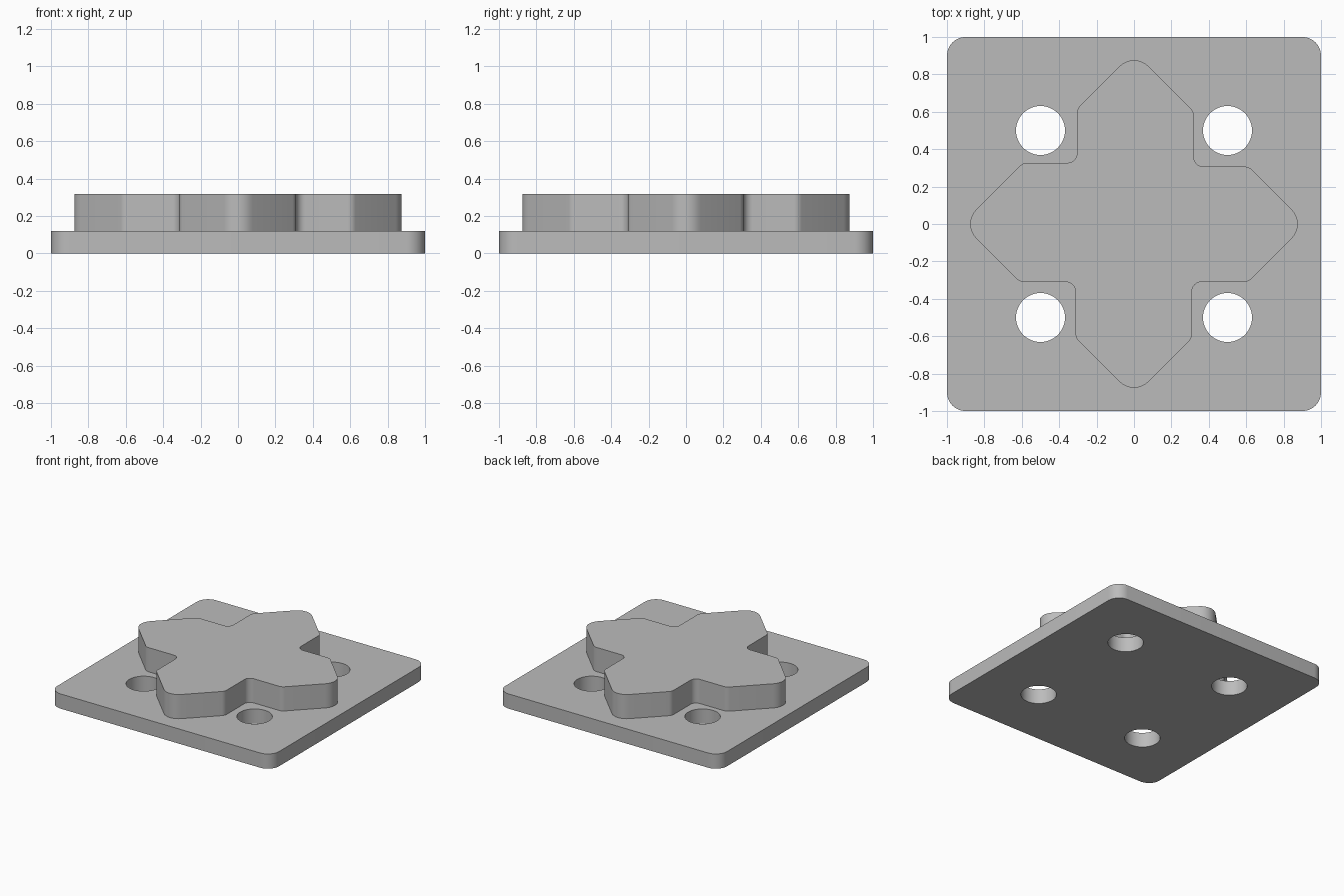
import bpy, bmesh, math
from mathutils import Vector

cube = bpy.data.objects.get("Cube")
if cube:
    bpy.data.objects.remove(cube, do_unlink=True)

grey = bpy.data.materials.new("plain grey")
grey.use_nodes = True
COLOUR = (0.5, 0.5, 0.5, 1)
grey.diffuse_color = COLOUR
grey.node_tree.nodes["Principled BSDF"].inputs["Base Color"].default_value = COLOUR


def rounded(corners, steps=8):
    """Outline with an arc at each (x, y, radius) corner."""
    points = []
    for i, (x, y, radius) in enumerate(corners):
        here = Vector((x, y))
        a = (Vector(corners[i - 1][:2]) - here).normalized()
        b = (Vector(corners[(i + 1) % len(corners)][:2]) - here).normalized()
        half = a.angle(b) / 2
        centre = here + (a + b).normalized() * radius / math.sin(half)
        start = here + a * radius / math.tan(half) - centre
        end = here + b * radius / math.tan(half) - centre
        sweep = start.angle_signed(end)
        for k in range(steps + 1):
            t = -sweep * k / steps
            c, s = math.cos(t), math.sin(t)
            points.append(centre + Vector((start.x * c - start.y * s,
                                           start.x * s + start.y * c)))
    return points


def circle(x, y, radius, sides=48):
    return [Vector((x + radius * math.cos(math.tau * k / sides),
                    y + radius * math.sin(math.tau * k / sides)))
            for k in range(sides)]


def slab(name, outlines, bottom, top):
    """Extrude closed outlines; inner outlines become holes."""
    curve = bpy.data.curves.new(name + "_profile", "CURVE")
    curve.dimensions = "2D"
    curve.fill_mode = "BOTH"
    curve.extrude = (top - bottom) / 2
    for outline in outlines:
        spline = curve.splines.new("POLY")
        spline.points.add(len(outline) - 1)
        for point, p in zip(spline.points, outline):
            point.co = (p.x, p.y, 0, 1)
        spline.use_cyclic_u = True
    helper = bpy.data.objects.new(name + "_profile", curve)
    bpy.context.collection.objects.link(helper)
    bpy.context.view_layer.update()
    mesh = bpy.data.meshes.new_from_object(
        helper.evaluated_get(bpy.context.evaluated_depsgraph_get()))
    bpy.data.objects.remove(helper, do_unlink=True)

    # Weld the caps to the walls and place at height
    bm = bmesh.new()
    bm.from_mesh(mesh)
    bmesh.ops.remove_doubles(bm, verts=bm.verts, dist=0.0001)
    bmesh.ops.recalc_face_normals(bm, faces=bm.faces)
    bmesh.ops.translate(bm, verts=bm.verts, vec=(0, 0, (top + bottom) / 2))
    bm.to_mesh(mesh)
    bm.free()
    mesh.materials.clear()
    mesh.materials.append(grey)
    obj = bpy.data.objects.new(name, mesh)
    bpy.context.collection.objects.link(obj)
    bpy.ops.object.select_all(action="DESELECT")
    obj.select_set(True)
    bpy.context.view_layer.objects.active = obj
    bpy.ops.object.shade_smooth_by_angle(angle=math.radians(30))
    return obj


PLATE_TOP = 0.12
SIGNS = [(1, 1), (-1, 1), (-1, -1), (1, -1)]

# Base plate with rounded corners and four through holes
plate = rounded([(sx, sy, 0.1) for sx, sy in SIGNS])
holes = [circle(sx * 0.5, sy * 0.5, 0.131) for sx, sy in SIGNS]
slab("base_plate", [plate] + holes, 0, PLATE_TOP)

# Raised cross with pointed arms; each notch has its own inner corner
TIP = 0.921
notches = [(0.32, 0.307), (-0.305, 0.327), (-0.313, -0.31), (0.31, -0.31)]
tips = [(TIP, 0), (0, TIP), (-TIP, 0), (0, -TIP)]
cross = []
for i, (x, y) in enumerate(notches):
    sx, sy = SIGNS[i]
    side = (sx * (TIP - abs(y)), y, 0.06)
    end = (x, sy * (TIP - abs(x)), 0.06)
    inner = (x, y, 0.05)
    cross.append((*tips[i], 0.11))
    cross += [side, inner, end] if i % 2 == 0 else [end, inner, side]
slab("raised_cross", [rounded(cross)], PLATE_TOP, 0.317)
